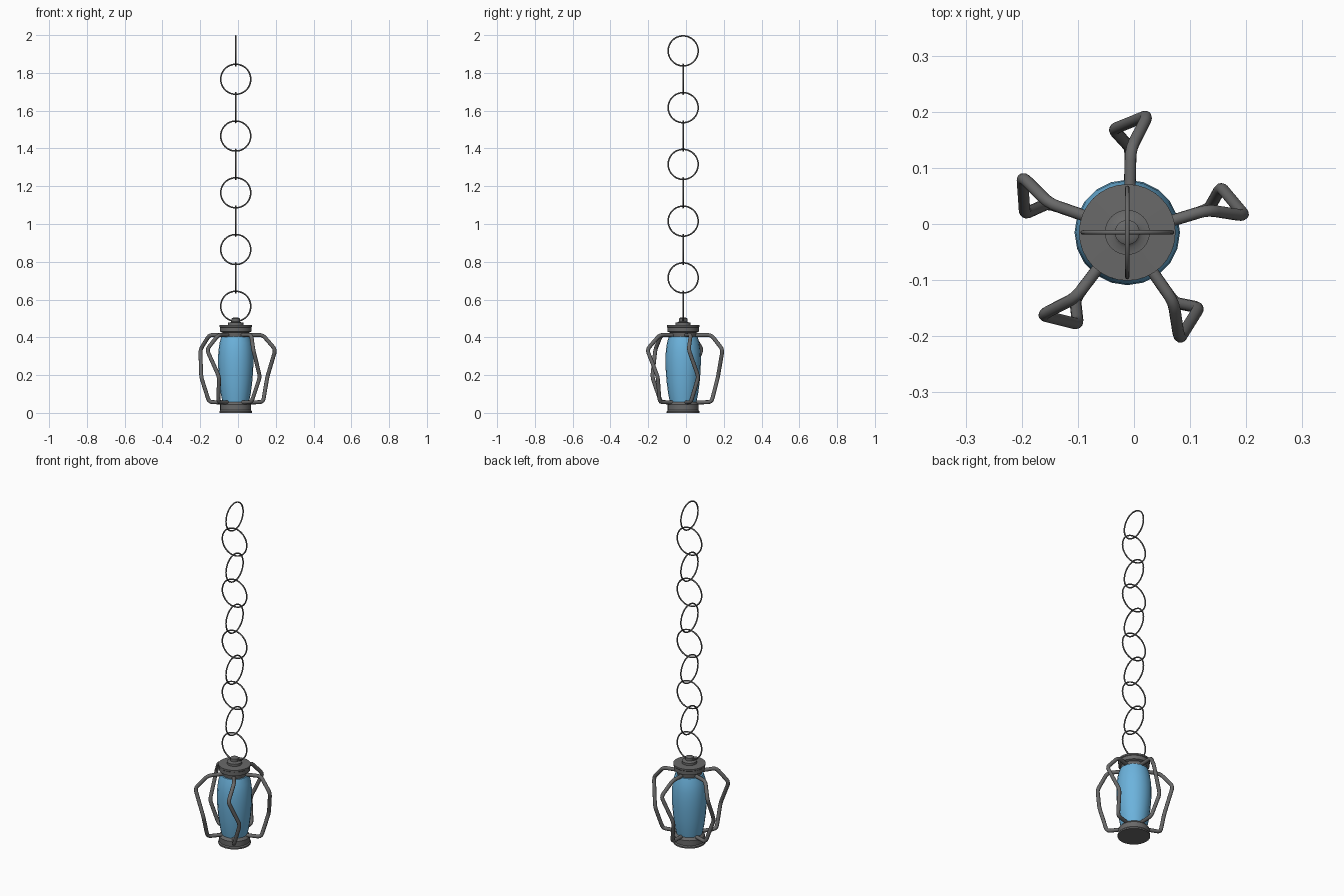
import bpy, bmesh, math
from mathutils import Vector, Matrix

if "Cube" in bpy.data.objects:
    bpy.data.objects.remove(bpy.data.objects["Cube"])

CX, CY = -0.012, -0.015          # lantern axis


def material(name, rgb):
    m = bpy.data.materials.new(name)
    m.diffuse_color = (*rgb, 1)
    m.use_nodes = True
    m.node_tree.nodes["Principled BSDF"].inputs["Base Color"].default_value = m.diffuse_color
    return m


blue = material("blue_glass", (0.15, 0.45, 0.72))
iron = material("dark_iron", (0.14, 0.14, 0.14))


def finish(name, bm, mat=iron, angle=35):
    bmesh.ops.recalc_face_normals(bm, faces=bm.faces)
    me = bpy.data.meshes.new(name)
    bm.to_mesh(me)
    bm.free()
    ob = bpy.data.objects.new(name, me)
    bpy.context.collection.objects.link(ob)
    ob.location = (CX, CY, 0)
    me.materials.append(mat)
    bpy.ops.object.select_all(action='DESELECT')
    ob.select_set(True)
    bpy.context.view_layer.objects.active = ob
    bpy.ops.object.shade_smooth_by_angle(angle=math.radians(angle))
    return ob


def bridge(bm, rings, closed=False):
    n = len(rings[0])
    pairs = list(zip(rings, rings[1:])) + ([(rings[-1], rings[0])] if closed else [])
    for a, b in pairs:
        for i in range(n):
            bm.faces.new((a[i], a[(i + 1) % n], b[(i + 1) % n], b[i]))
    if not closed:
        bm.faces.new(rings[0])
        bm.faces.new(rings[-1])


def lathe(name, profile, sides, mat=iron):
    """Closed solid of revolution from (radius, z) points."""
    bm = bmesh.new()
    rings = [[bm.verts.new((r * math.cos(2 * math.pi * i / sides),
                            r * math.sin(2 * math.pi * i / sides), z))
              for i in range(sides)] for r, z in profile]
    bridge(bm, rings)
    return finish(name, bm, mat)


def round_corners(pts, d):
    """Replace each inner corner with a short quadratic bend."""
    out = [pts[0]]
    for a, p, b in zip(pts, pts[1:], pts[2:]):
        s, e = p + (a - p).normalized() * d, p + (b - p).normalized() * d
        for t in (0, 0.33, 0.67, 1):
            out.append(s * (1 - t) ** 2 + p * 2 * t * (1 - t) + e * t * t)
    return out + [pts[-1]]


def tube(bm, pts, radius, sides):
    """Sweep a circle along pts with a parallel-transported frame."""
    rings, normal, prev = [], None, None
    for i, p in enumerate(pts):
        t = (pts[min(i + 1, len(pts) - 1)] - pts[max(i - 1, 0)]).normalized()
        if normal is None:
            normal = t.orthogonal().normalized()
        else:
            normal = (prev.rotation_difference(t) @ normal).normalized()
        prev, side = t, t.cross(normal)
        rings.append([bm.verts.new(p + radius * (normal * math.cos(k) + side * math.sin(k)))
                      for k in (2 * math.pi * j / sides for j in range(sides))])
    bridge(bm, rings)


# Base, glass body and cap
lathe("base", [(0.087, 0), (0.087, 0.008), (0.082, 0.014), (0.082, 0.044),
               (0.066, 0.062)], 32)
lathe("glass_body", [(0.070, 0.055), (0.079, 0.10), (0.087, 0.16), (0.092, 0.22),
                     (0.094, 0.275), (0.092, 0.325), (0.086, 0.37), (0.076, 0.405)], 20, blue)
lathe("cap", [(0.066, 0.398), (0.070, 0.425), (0.083, 0.43), (0.083, 0.452),
              (0.086, 0.455), (0.086, 0.464), (0.04, 0.466), (0.04, 0.479),
              (0.027, 0.480), (0.022, 0.484), (0.022, 0.50), (0.015, 0.504)], 32)

# Five zig-zag guard arms
arm_points = [(0.004, 0.045, 0.411), (0.006, 0.148, 0.413), (0.037, 0.209, 0.335),
              (-0.025, 0.184, 0.19), (0.006, 0.150, 0.057), (0.004, 0.045, 0.055)]
path = round_corners([Vector(p) for p in arm_points], 0.02)
for n in range(5):
    bm = bmesh.new()
    tube(bm, path, 0.0105, 12)
    bmesh.ops.rotate(bm, verts=bm.verts, cent=(0, 0, 0),
                     matrix=Matrix.Rotation(math.radians(72 * n), 3, 'Z'))
    finish(f"guard_arm_{n + 1}", bm, angle=50)

# Hanging chain of alternating round links
R, r, SEG, SIDES = 0.0795, 0.004, 48, 8
for n in range(10):
    bm = bmesh.new()
    rings = []
    for i in range(SEG):
        a = 2 * math.pi * i / SEG
        ring = []
        for j in range(SIDES):
            b = 2 * math.pi * j / SIDES
            d = R + r * math.cos(b)
            u, v, w = d * math.cos(a), r * math.sin(b), d * math.sin(a)
            ring.append(bm.verts.new((u, v, w) if n % 2 == 0 else (v, u, w)))
        rings.append(ring)
    bridge(bm, rings, closed=True)
    link = finish(f"chain_link_{n + 1}", bm, angle=60)
    link.location.z = 0.5645 + n * (1.9165 - 0.5645) / 9
